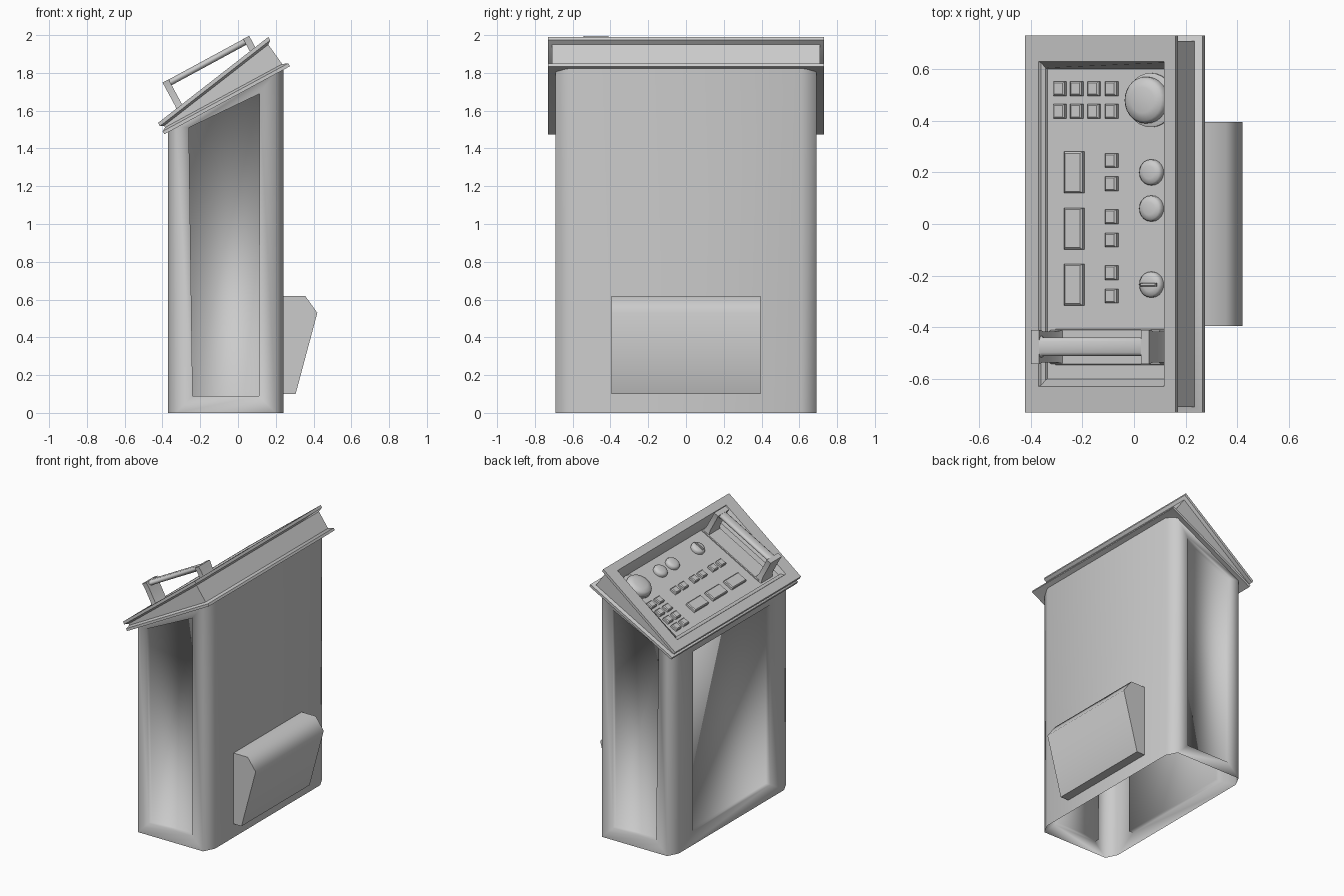
import bpy, bmesh, math
from mathutils import Vector, Matrix

cube = bpy.data.objects.get("Cube")
if cube:
    bpy.data.objects.remove(cube, do_unlink=True)

grey = bpy.data.materials.new("light grey")
grey.use_nodes = True
GREY = (0.6, 0.6, 0.6, 1)
grey.diffuse_color = GREY
grey.node_tree.nodes["Principled BSDF"].inputs["Base Color"].default_value = GREY

# Sloped frame of the lid: s runs up the slope, n stands out of it
BASE = Vector((-0.39, 0, 1.475))
TILT = math.atan2(0.36, 0.665)
SLOPE = Matrix.Translation(BASE) @ Matrix.Rotation(-TILT, 4, 'Y')
FLOOR = 0.06


def on_slope(s, y, n):
    return SLOPE @ Vector((s, y, n))


def slope_s(x, n=FLOOR + 0.015):
    return (x - BASE.x + math.sin(TILT) * n) / math.cos(TILT)


def finish(bm, name, angle=40, recalc=True):
    if recalc:
        bmesh.ops.recalc_face_normals(bm, faces=bm.faces)
    me = bpy.data.meshes.new(name)
    bm.to_mesh(me)
    bm.free()
    ob = bpy.data.objects.new(name, me)
    bpy.context.collection.objects.link(ob)
    me.materials.append(grey)
    bpy.ops.object.select_all(action='DESELECT')
    ob.select_set(True)
    bpy.context.view_layer.objects.active = ob
    bpy.ops.object.shade_smooth_by_angle(angle=math.radians(angle))
    return ob


def bridge(bm, a, b):
    for i in range(len(a)):
        j = (i + 1) % len(a)
        bm.faces.new((a[i], a[j], b[j], b[i]))


def loft(name, rings, angle=40, caps=True):
    bm = bmesh.new()
    loops = [[bm.verts.new(p) for p in r] for r in rings]
    for a, b in zip(loops, loops[1:]):
        bridge(bm, a, b)
    if caps:
        bm.faces.new(loops[0])
        bm.faces.new(loops[-1])
    return finish(bm, name, angle)


def slope_rect(s0, s1, y0, y1, n0, n1=None):
    n1 = n0 if n1 is None else n1
    return [on_slope(*p) for p in ((s0, y0, n0), (s1, y0, n1), (s1, y1, n1), (s0, y1, n0))]


def slope_box(name, s, y, ds, dy, n0, n1, taper=0.006):
    def ring(n, t):
        return slope_rect(s - ds + t, s + ds - t, y - dy + t, y + dy - t, n)
    return loft(name, [ring(n0, 0), ring(n1 - taper, 0), ring(n1, taper)], 30)


def disc(name, s, y, profile, sides=20):
    rings = []
    for r, n in profile:
        rings.append([on_slope(s + r * math.cos(a), y + r * math.sin(a), n)
                      for a in (2 * math.pi * i / sides for i in range(sides))])
    return loft(name, rings, 50)


# Cabinet shell: chamfered corners, open bottom, sunken panels on three sides
X0, X1, Y, CX, CY = -0.37, 0.24, 0.69, 0.04, 0.08
plan = [(X0 + CX, -Y), (X1 - CX, -Y), (X1, CY - Y), (X1, Y - CY),
        (X1 - CX, Y), (X0 + CX, Y), (X0, Y - CY), (X0, CY - Y)]
bm = bmesh.new()
low = [bm.verts.new((x, y, 0)) for x, y in plan]
top = [bm.verts.new((x, y, BASE.z + 0.012 + math.tan(TILT) * (x - BASE.x))) for x, y in plan]
DEPTH = 0.035
end_panel = [(-0.24, 0.09), (0.11, 0.09), (0.115, 1.69), (-0.26, 1.51)]
front_panel = [(0.45, 0.1), (-0.45, 0.1), (-0.45, 1.42), (0.45, 1.42)]
flipped = [end_panel[i] for i in (1, 0, 3, 2)]
panels = {
    0: ([(x, -Y, z) for x, z in end_panel], Vector((0, DEPTH, 0))),
    4: ([(x, Y, z) for x, z in flipped], Vector((0, -DEPTH, 0))),
    6: ([(X0, y, z) for y, z in front_panel], Vector((DEPTH, 0, 0))),
}
for i in range(8):
    j = (i + 1) % 8
    wall = [low[i], low[j], top[j], top[i]]
    if i not in panels:
        bm.faces.new(wall)
        continue
    pts, push = panels[i]
    rim = [bm.verts.new(p) for p in pts]
    sunk = [bm.verts.new(Vector(p) + push) for p in pts]
    bridge(bm, wall, rim)
    bridge(bm, rim, sunk)
    bm.faces.new(sunk)
finish(bm, "cabinet_shell", 180, recalc=False)

# Wedge lid: lower lip, waist, upper lip, rim and sunken control floor
L, T, W = 0.756, 0.73, 0.73


def rim_n(s):
    return 0.069 + 0.167 * s


def lid_ring(s0, s1, w, drop):
    return slope_rect(s0, s1, -w, w, rim_n(s0) - drop, rim_n(s1) - drop)


loft("lid", [
    slope_rect(0.05, L - 0.05, -0.68, 0.68, 0.01),
    slope_rect(0.0, L, -W, W, 0.0),
    slope_rect(0.0, L, -W, W, 0.018),
    slope_rect(0.02, L - 0.03, -0.71, 0.71, 0.03),
    lid_ring(0.02, T - 0.02, 0.71, 0.032),
    lid_ring(0.0, T, W, 0.02),
    lid_ring(0.0, T, W, 0.0),
    lid_ring(0.066, 0.673, 0.63, 0.0),
    lid_ring(0.072, 0.668, 0.625, 0.012),
    slope_rect(0.092, 0.66, -0.605, 0.605, FLOOR + 0.012),
    slope_rect(0.095, 0.66, -0.6, 0.6, FLOOR),
], 50)

# Hopper on the back wall
hopper = [(0.23, 0.1), (0.305, 0.1), (0.42, 0.53), (0.355, 0.62), (0.23, 0.62)]
loft("hopper", [[(x, y, z) for x, z in hopper] for y in (-0.395, 0.395)], 60)

# Push buttons in a grid
for x in (-0.29, -0.225, -0.158, -0.09):
    for y in (0.525, 0.437):
        slope_box("push_button", slope_s(x), y, 0.025, 0.028, FLOOR, FLOOR + 0.022)

# Long rocker keys, each with a pair of small keys
for y in (0.2, -0.018, -0.235):
    slope_box("rocker_key", slope_s(-0.235), y, 0.04, 0.08, FLOOR, FLOOR + 0.022)
    for dy in (0.046, -0.044):
        slope_box("small_key", slope_s(-0.09), y + dy, 0.025, 0.028, FLOOR, FLOOR + 0.022)

# Round knobs, the last one with a grip bar
for y in (0.2, 0.06, -0.235):
    disc("knob", slope_s(0.064), y,
         [(0.05, FLOOR), (0.05, FLOOR + 0.015), (0.043, FLOOR + 0.025), (0.025, FLOOR + 0.03)])
grip = slope_box("knob_grip", slope_s(0.064), -0.235, 0.035, 0.007, FLOOR + 0.028, FLOOR + 0.038, 0.003)

# Large dial on its collar
disc("dial_collar", slope_s(0.06), 0.48, [(0.105, FLOOR), (0.105, FLOOR + 0.008), (0.095, FLOOR + 0.012)], 28)
disc("dial", slope_s(0.05), 0.48,
     [(0.09, FLOOR + 0.01), (0.09, FLOOR + 0.03), (0.08, FLOOR + 0.045), (0.05, FLOOR + 0.055)], 28)

# Carry handle: base plate, two legs and a waisted bar
HY = -0.476
slope_box("handle_plate", 0.395, HY, 0.262, 0.07, FLOOR, FLOOR + 0.01, 0.004)
for s, side in ((0.14, 1), (0.625, -1)):
    loft("handle_leg", [
        slope_rect(s - 0.018 - f, s + 0.018 + f, HY - w, HY + w, n)
        for f, w, n in ((0.012, 0.066, FLOOR), (0.0, 0.06, 0.1), (0.0, 0.06, 0.21), (0.0, 0.066, 0.245))], 50)
bar = []
for s, w in ((0.13, 0.062), (0.165, 0.036), (0.6, 0.036), (0.635, 0.062)):
    section = ((-w, 0.22), (-w + 0.012, 0.21), (w - 0.012, 0.21), (w, 0.22),
               (w, 0.234), (w - 0.014, 0.244), (-w + 0.014, 0.244), (-w, 0.234))
    bar.append([on_slope(s, HY + y, n) for y, n in section])
loft("handle_bar", bar, 50)
